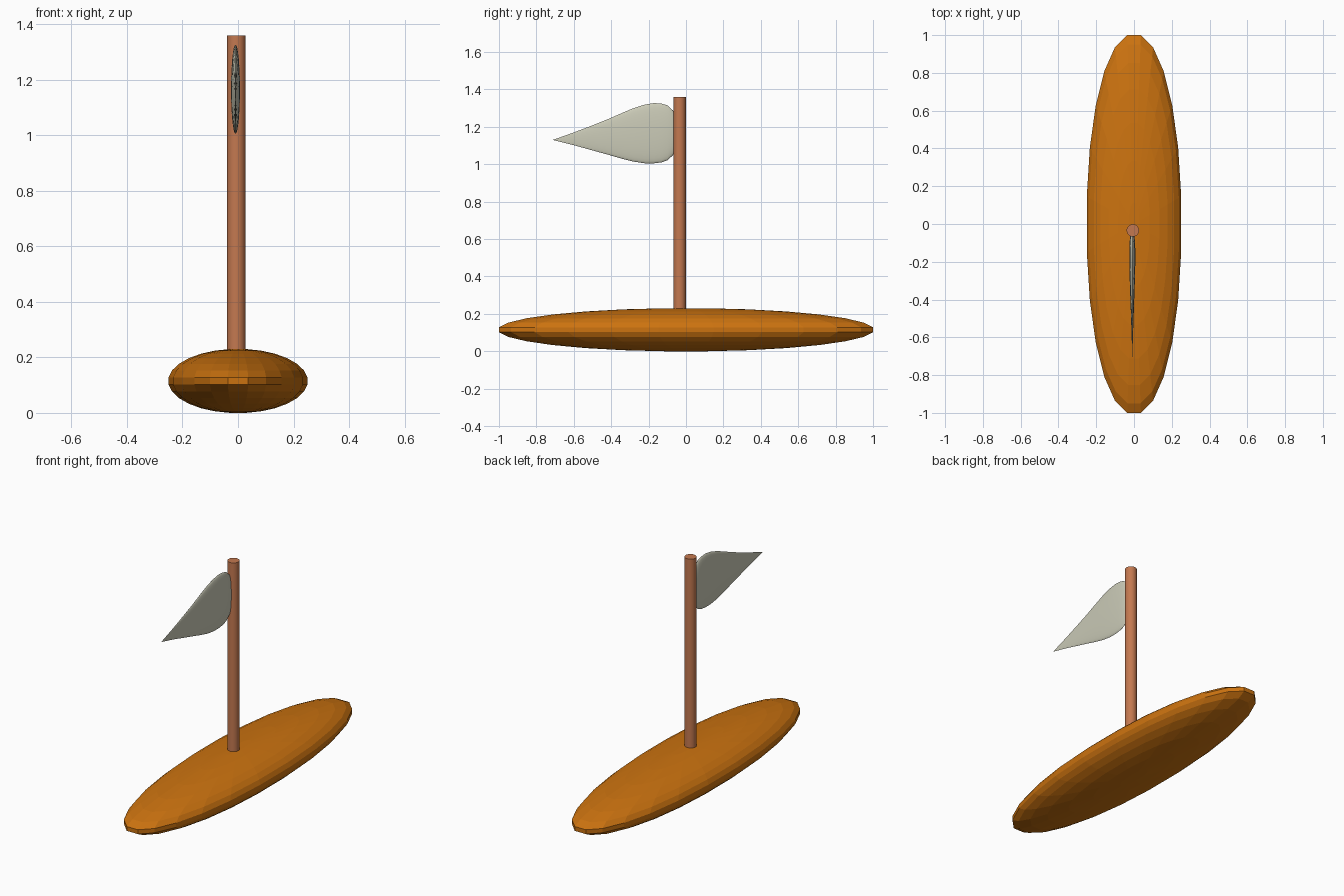
import bpy, bmesh
from math import sin, cos, pi, copysign

if "Cube" in bpy.data.objects:
    bpy.data.objects.remove(bpy.data.objects["Cube"])


def loft(name, rings, color, smooth=False):
    """Skin a list of equal-length point rings and cap both ends."""
    bm = bmesh.new()
    loops = [[bm.verts.new(p) for p in ring] for ring in rings]
    n = len(loops[0])
    for a, b in zip(loops, loops[1:]):
        for i in range(n):
            j = (i + 1) % n
            bm.faces.new((a[i], a[j], b[j], b[i]))
    bm.faces.new(loops[0])
    bm.faces.new(loops[-1])
    bmesh.ops.remove_doubles(bm, verts=bm.verts, dist=0.0002)
    bmesh.ops.recalc_face_normals(bm, faces=bm.faces)
    mesh = bpy.data.meshes.new(name)
    bm.to_mesh(mesh)
    bm.free()
    obj = bpy.data.objects.new(name, mesh)
    bpy.context.collection.objects.link(obj)
    mat = bpy.data.materials.new(name + "_color")
    mat.diffuse_color = (*color, 1)
    mat.use_nodes = True
    mat.node_tree.nodes["Principled BSDF"].inputs["Base Color"].default_value = mat.diffuse_color
    mesh.materials.append(mat)
    if smooth:
        bpy.ops.object.select_all(action='DESELECT')
        obj.select_set(True)
        bpy.context.view_layer.objects.active = obj
        bpy.ops.object.shade_smooth_by_angle()
    return obj


def rounded(v, power=0.95):
    return copysign(abs(v) ** power, v)


# Hull: faceted flattened ellipsoid with a narrow vertical band at the rim
SIDES, LEVELS = 24, 14
half_step = pi / LEVELS / 2
rings = []
for k in range(LEVELS):
    lat = -pi / 2 + half_step * (2 * k + 1)
    r = cos(lat) / cos(half_step)
    z = 0.115 + 0.115 * sin(lat) / cos(half_step)
    ring = []
    for i in range(SIDES):
        a = 2 * pi * (i + 0.5) / SIDES
        edge = cos(pi / SIDES) ** 0.95
        ring.append((0.25 * r * rounded(cos(a)) / edge,
                     r * rounded(sin(a)) / edge, z))
    rings.append(ring)
loft("hull", rings, (0.6, 0.17, 0.005))

# Mast: plain round pole set into the hull
rings = [[(-0.006 + 0.033 * cos(2 * pi * i / 32),
           -0.034 + 0.033 * sin(2 * pi * i / 32), z) for i in range(32)]
         for z in (0.12, 1.36)]
loft("mast", rings, (0.55, 0.19, 0.08), True)

# Sail: thin teardrop, given as (y, centre height, half height)
profile = [(-0.045, 1.168, 0.03), (-0.052, 1.168, 0.08), (-0.07, 1.168, 0.12),
           (-0.10, 1.168, 0.147), (-0.13, 1.167, 0.157), (-0.17, 1.166, 0.161),
           (-0.22, 1.162, 0.157), (-0.28, 1.157, 0.143), (-0.34, 1.152, 0.123),
           (-0.42, 1.146, 0.094), (-0.50, 1.141, 0.067), (-0.60, 1.136, 0.034),
           (-0.71, 1.13, 0.001)]
rings = [[(-0.009 + 0.1 * h * cos(2 * pi * i / 32), y,
           zc + h * sin(2 * pi * i / 32)) for i in range(32)]
         for y, zc, h in profile]
loft("sail", rings, (0.6, 0.6, 0.48), True)
